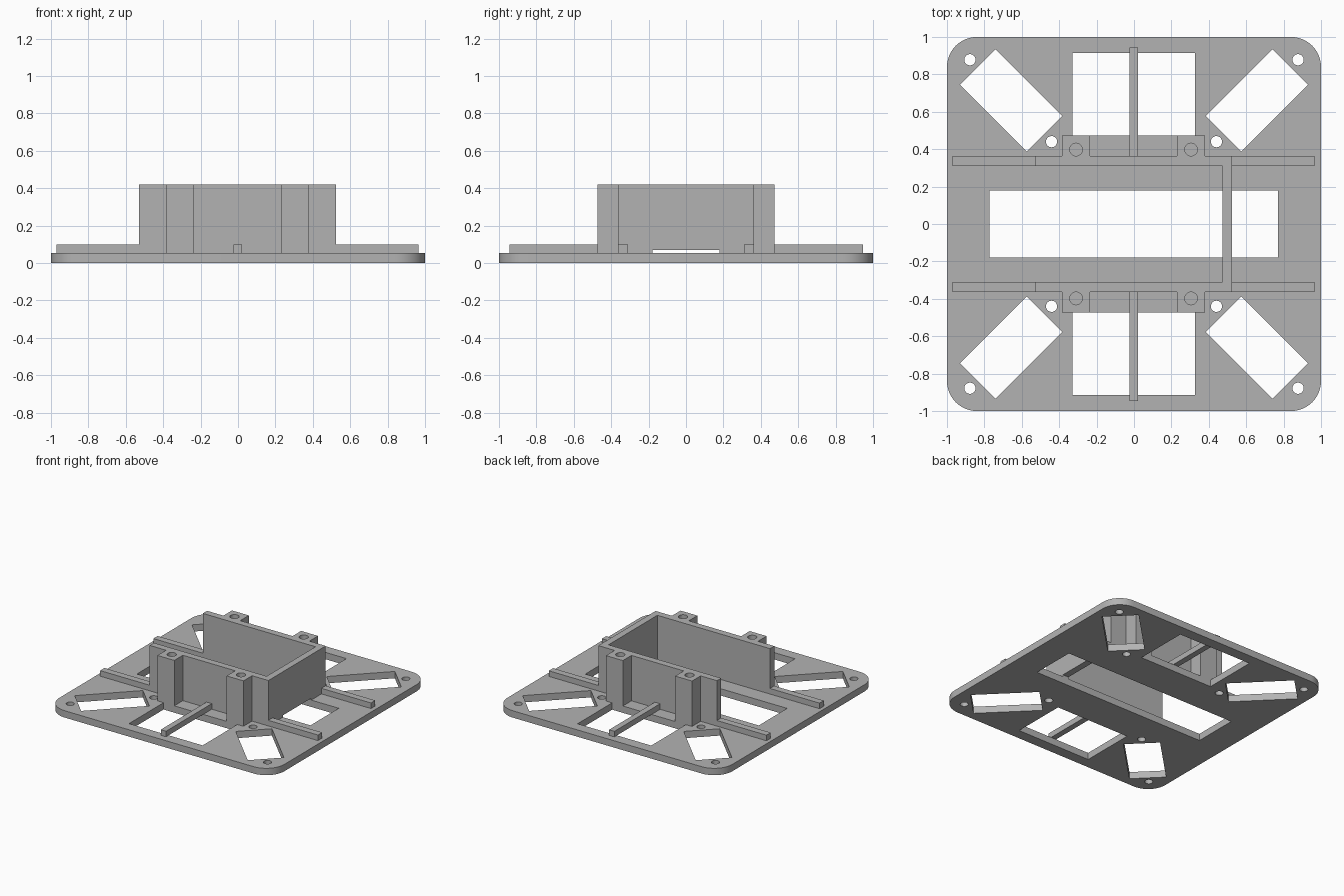
import bpy, bmesh, math
from mathutils import Matrix, Vector

if "Cube" in bpy.data.objects:
    bpy.data.objects.remove(bpy.data.objects["Cube"])

grey = bpy.data.materials.new("plain grey")
grey.diffuse_color = (0.45, 0.45, 0.45, 1)
grey.use_nodes = True
grey.node_tree.nodes["Principled BSDF"].inputs["Base Color"].default_value = grey.diffuse_color
T, RAIL, TOP = 0.055, 0.10, 0.42      # plate top, rail top, wall top


def add_box(bm, x0, x1, y0, y1, z0, z1, turn=0):
    m = (Matrix.Translation(((x0 + x1) / 2, (y0 + y1) / 2, (z0 + z1) / 2))
         @ Matrix.Rotation(turn, 4, 'Z')
         @ Matrix.Diagonal((x1 - x0, y1 - y0, z1 - z0, 1)))
    bmesh.ops.create_cube(bm, size=1, matrix=m)


def add_rod(bm, x, y, r, z0, z1):
    bmesh.ops.create_cone(bm, cap_ends=True, segments=32, radius1=r, radius2=r, depth=z1 - z0,
                          matrix=Matrix.Translation((x, y, (z0 + z1) / 2)))


def finish(name, bm, helper=False):
    mesh = bpy.data.meshes.new(name)
    bm.to_mesh(mesh)
    bm.free()
    ob = bpy.data.objects.new(name, mesh)
    bpy.context.collection.objects.link(ob)
    mesh.materials.append(grey)
    ob.hide_render = helper
    if helper:
        ob.display_type = 'WIRE'
    return ob


def box(name, *dims):
    bm = bmesh.new()
    add_box(bm, *dims)
    return finish(name, bm)


def cut(ob, cutter):
    mod = ob.modifiers.new("cut", 'BOOLEAN')
    mod.operation, mod.solver, mod.object = 'DIFFERENCE', 'EXACT', cutter


def smooth(ob):
    bpy.ops.object.select_all(action='DESELECT')
    ob.select_set(True)
    bpy.context.view_layer.objects.active = ob
    bpy.ops.object.shade_smooth_by_angle(angle=math.radians(30))


# base plate with rounded corners
bm = bmesh.new()
R, pts = 0.16, []
for k, (sx, sy) in enumerate([(1, 1), (-1, 1), (-1, -1), (1, -1)]):
    for i in range(13):
        a = math.radians(90 * k + 7.5 * i)
        pts.append((sx * (1 - R) + R * math.cos(a), sy * (1 - R) + R * math.sin(a), 0))
face = bm.faces.new([bm.verts.new(p) for p in pts])
top = bmesh.ops.extrude_face_region(bm, geom=[face])
bmesh.ops.translate(bm, vec=Vector((0, 0, T)),
                    verts=[v for v in top['geom'] if isinstance(v, bmesh.types.BMVert)])
bmesh.ops.recalc_face_normals(bm, faces=bm.faces)
plate = finish("base_plate", bm)
smooth(plate)

# openings in the plate: centre slot, side windows, diagonal slots, screw holes
bm = bmesh.new()
add_box(bm, -0.773, 0.77, -0.18, 0.18, -0.1, 0.2)
for sy in (-1, 1):
    add_box(bm, -0.33, 0.325, sy * 0.693 - 0.22, sy * 0.693 + 0.22, -0.1, 0.2)
    for sx in (-1, 1):
        cx, cy = sx * 0.657, sy * 0.661
        add_box(bm, cx - 0.252, cx + 0.252, cy - 0.134, cy + 0.134, -0.1, 0.2,
                turn=sx * sy * math.pi / 4)
        add_rod(bm, sx * 0.877, sy * 0.878, 0.03, -0.1, 0.2)
        add_rod(bm, sx * 0.441, sy * 0.44, 0.03, -0.1, 0.2)
cut(plate, finish("plate_cutter", bm, helper=True))

# blind screw holes in the posts
bm = bmesh.new()
for sy in (-1, 1):
    for x in (-0.31, 0.305):
        add_rod(bm, x, sy * 0.398, 0.034, 0.2, 0.5)
post_cutter = finish("post_hole_cutter", bm, helper=True)

# rails, long walls with screw posts, and ribs on both sides
for sy, side in ((-1, "front"), (1, "back")):
    def span(a, b):
        return sorted((sy * a, sy * b))
    box(side + "_rail", -0.97, 0.965, *span(0.31, 0.364), T, RAIL)
    bm = bmesh.new()
    # outline of wall and posts in one closed profile
    outline = [(-0.53, 0.31), (0.525, 0.31), (0.525, 0.364), (0.38, 0.364), (0.38, 0.473),
               (0.23, 0.473), (0.23, 0.364), (-0.235, 0.364), (-0.235, 0.473),
               (-0.385, 0.473), (-0.385, 0.364), (-0.53, 0.364)]
    f = bm.faces.new([bm.verts.new((x, sy * y, T)) for x, y in outline])
    up = bmesh.ops.extrude_face_region(bm, geom=[f])
    bmesh.ops.translate(bm, vec=Vector((0, 0, TOP - T)),
                        verts=[v for v in up['geom'] if isinstance(v, bmesh.types.BMVert)])
    bmesh.ops.recalc_face_normals(bm, faces=bm.faces)
    wall = finish(side + "_wall_with_posts", bm)
    cut(wall, post_cutter)
    box(side + "_rib", -0.025, 0.022, *span(0.364, 0.945), T, RAIL)

# end wall, raised slightly where it bridges the centre slot
bm = bmesh.new()
f = bm.faces.new([bm.verts.new((0.472, y, z)) for y, z in
                  [(-0.31, T), (-0.18, T), (-0.18, 0.07), (0.18, 0.07), (0.18, T),
                   (0.31, T), (0.31, TOP), (-0.31, TOP)]])
side = bmesh.ops.extrude_face_region(bm, geom=[f])
bmesh.ops.translate(bm, vec=Vector((0.053, 0, 0)),
                    verts=[v for v in side['geom'] if isinstance(v, bmesh.types.BMVert)])
bmesh.ops.recalc_face_normals(bm, faces=bm.faces)
finish("end_wall", bm)
